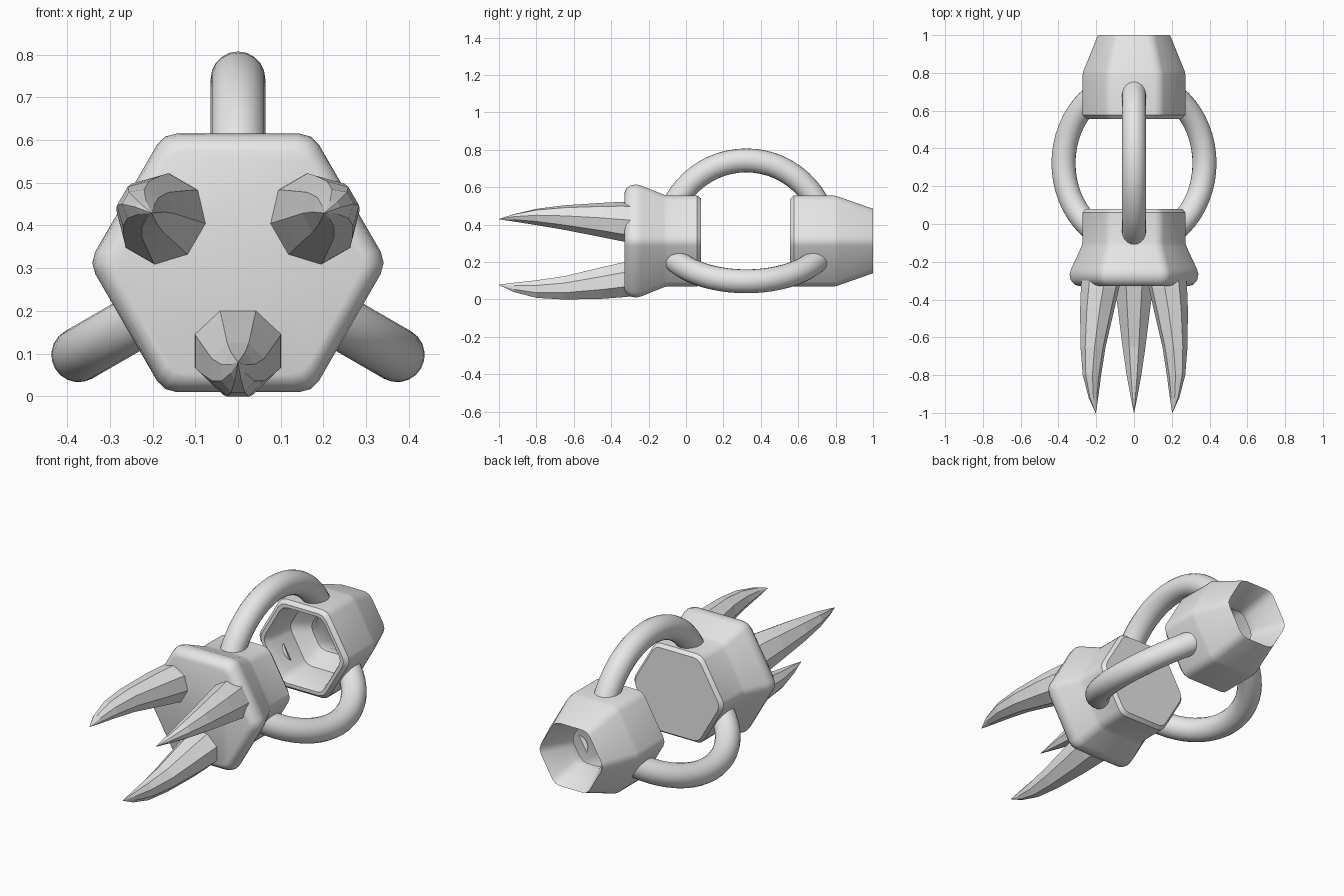
import bpy, bmesh
from math import sin, cos, pi, radians
from mathutils import Vector, Matrix

cube = bpy.data.objects.get("Cube")
if cube:
    bpy.data.objects.remove(cube)

AXIS_Z = 0.3125
grey = bpy.data.materials.new("plain grey")
grey.use_nodes = True
grey.diffuse_color = (0.8, 0.8, 0.8, 1)
grey.node_tree.nodes["Principled BSDF"].inputs["Base Color"].default_value = (0.8, 0.8, 0.8, 1)


def hex_ring(y, apothem, fillet):
    """Hexagon around the y axis with softly rounded corners."""
    radius = apothem / cos(pi / 6)
    corners = [Vector((radius * cos(k * pi / 3), y, radius * sin(k * pi / 3))) for k in range(6)]
    points = []
    for k, p in enumerate(corners):
        before = (corners[k - 1] - p).normalized()
        after = (corners[(k + 1) % 6] - p).normalized()
        points += [p + before * fillet, p + (before + after) * 0.268 * fillet, p + after * fillet]
    return points


def build(name, rings, closed=False, smooth=True):
    """Skin a row of equal rings, capping the ends unless it loops."""
    bm = bmesh.new()
    loops = [[bm.verts.new(p) for p in ring] for ring in rings]
    pairs = list(zip(loops, loops[1:]))
    if closed:
        pairs.append((loops[-1], loops[0]))
    else:
        bm.faces.new(loops[0])
        bm.faces.new(loops[-1])
    for a, b in pairs:
        for i in range(len(a)):
            j = (i + 1) % len(a)
            bm.faces.new((a[i], a[j], b[j], b[i]))
    bmesh.ops.remove_doubles(bm, verts=bm.verts, dist=0.0005)
    bmesh.ops.recalc_face_normals(bm, faces=bm.faces)
    mesh = bpy.data.meshes.new(name)
    bm.to_mesh(mesh)
    bm.free()
    mesh.materials.append(grey)
    obj = bpy.data.objects.new(name, mesh)
    obj.location.z = AXIS_Z
    bpy.context.collection.objects.link(obj)
    if smooth:
        bpy.ops.object.select_all(action='DESELECT')
        obj.select_set(True)
        bpy.context.view_layer.objects.active = obj
        bpy.ops.object.shade_smooth_by_angle(angle=radians(32))
    return obj


# Flared front block: (y, apothem)
front_profile = [(-0.328, 0.262), (-0.32, 0.28), (-0.297, 0.297), (-0.265, 0.3025),
                 (-0.237, 0.295), (-0.12, 0.248), (-0.1, 0.243), (0.06, 0.243), (0.08, 0.228)]
build("front_block", [hex_ring(y, a, 0.03) for y, a in front_profile])

# Hollow rear socket: outside from front to back, then inside back to front
socket_profile = [(0.557, 0.225), (0.577, 0.243), (0.79, 0.243), (0.81, 0.239), (1.0, 0.172),
                  (0.85, 0.11), (0.81, 0.11), (0.75, 0.185), (0.6, 0.192), (0.557, 0.207)]
build("rear_socket", [hex_ring(y, a, 0.03) for y, a in socket_profile], closed=True)


# Three tube handles joining the two blocks
def handle_rings(turn, arc_radius=0.431, tube=0.064, steps=20, sides=20):
    start, end = radians(29), radians(151)
    rings = []
    for s in range(steps + 1):
        t = start + (end - start) * s / steps
        ring = []
        for k in range(sides):
            u = 2 * pi * k / sides
            r = arc_radius + tube * cos(u)
            ring.append(turn @ Vector((tube * sin(u), 0.322 + r * cos(t), r * sin(t))))
        rings.append(ring)
    return rings


# Three faceted claws: (y, inner distance, outer distance, half width)
claw_sections = [(-0.3, 0.105, 0.297, 0.102), (-0.34, 0.115, 0.301, 0.1), (-0.45, 0.14, 0.309, 0.086),
                 (-0.65, 0.188, 0.313, 0.061), (-0.8, 0.21, 0.304, 0.039),
                 (-0.92, 0.223, 0.273, 0.017), (-1.0, 0.233, 0.235, 0.001)]


def claw_rings(turn, sides=8):
    rings = []
    for y, inner, outer, half in claw_sections:
        ring = []
        for k in range(sides):
            u = 2 * pi * (k + 0.5) / sides
            mid, reach = (inner + outer) / 2, (outer - inner) / 2
            ring.append(turn @ Vector((1.08 * half * sin(u), y, -mid - 1.08 * reach * cos(u))))
        rings.append(ring)
    return rings


for handle, claw, degrees in (("top_handle", "lower_claw", 0),
                              ("right_handle", "left_claw", -120),
                              ("left_handle", "right_claw", 120)):
    turn = Matrix.Rotation(radians(degrees), 3, 'Y')
    build(handle, handle_rings(turn))
    build(claw, claw_rings(turn), smooth=False)
